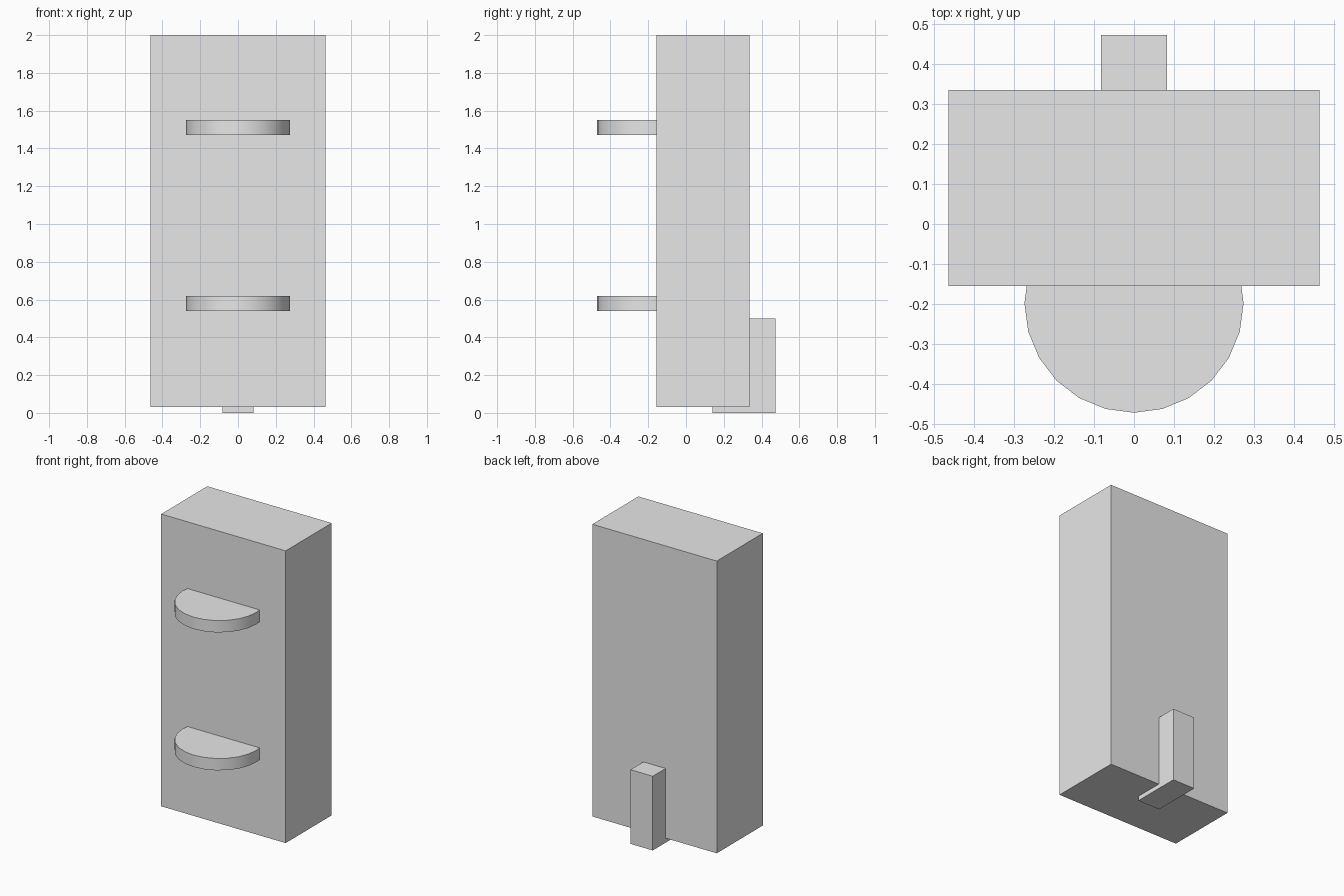
import bpy
import bmesh
from mathutils import Matrix, Vector

cube = bpy.data.objects.get("Cube")
if cube:
    bpy.data.objects.remove(cube, do_unlink=True)

# One plain grey for every part
grey = bpy.data.materials.new("light_grey")
grey.use_nodes = True
colour = (0.8, 0.8, 0.8, 1.0)
grey.diffuse_color = colour
grey.node_tree.nodes["Principled BSDF"].inputs["Base Color"].default_value = colour


def finish(name, bm):
    bmesh.ops.recalc_face_normals(bm, faces=bm.faces[:])
    mesh = bpy.data.meshes.new(name)
    bm.to_mesh(mesh)
    bm.free()
    mesh.materials.append(grey)
    obj = bpy.data.objects.new(name, mesh)
    bpy.context.collection.objects.link(obj)
    return obj


def box(name, low, high):
    low, high = Vector(low), Vector(high)
    bm = bmesh.new()
    bmesh.ops.create_cube(bm, size=1, matrix=Matrix.Translation((low + high) / 2)
                          @ Matrix.Diagonal((*(high - low), 1)))
    return finish(name, bm)


def disc(name, z_low, z_high):
    bm = bmesh.new()
    bmesh.ops.create_cone(bm, cap_ends=True, segments=24, radius1=0.274, radius2=0.274,
                          depth=z_high - z_low,
                          matrix=Matrix.Translation((0, -0.198, (z_low + z_high) / 2)))
    obj = finish(name, bm)
    bpy.ops.object.select_all(action='DESELECT')
    obj.select_set(True)
    bpy.context.view_layer.objects.active = obj
    bpy.ops.object.shade_smooth_by_angle(angle=0.524)
    return obj


# Tall main block
box("body", (-0.464, -0.155, 0.03), (0.464, 0.335, 2.0))

# Round shelves set into the front
disc("lower_shelf", 0.54, 0.62)
disc("upper_shelf", 1.47, 1.55)

# L-shaped bracket: post behind the body, foot tucked under it
profile = [(0.14, 0), (0.473, 0), (0.473, 0.5), (0.335, 0.5), (0.335, 0.03), (0.14, 0.03)]
bm = bmesh.new()
face = bm.faces.new([bm.verts.new((-0.083, y, z)) for y, z in profile])
side = bmesh.ops.extrude_face_region(bm, geom=[face])["geom"]
bmesh.ops.translate(bm, vec=(0.166, 0, 0),
                    verts=[v for v in side if isinstance(v, bmesh.types.BMVert)])
finish("rear_bracket", bm)
